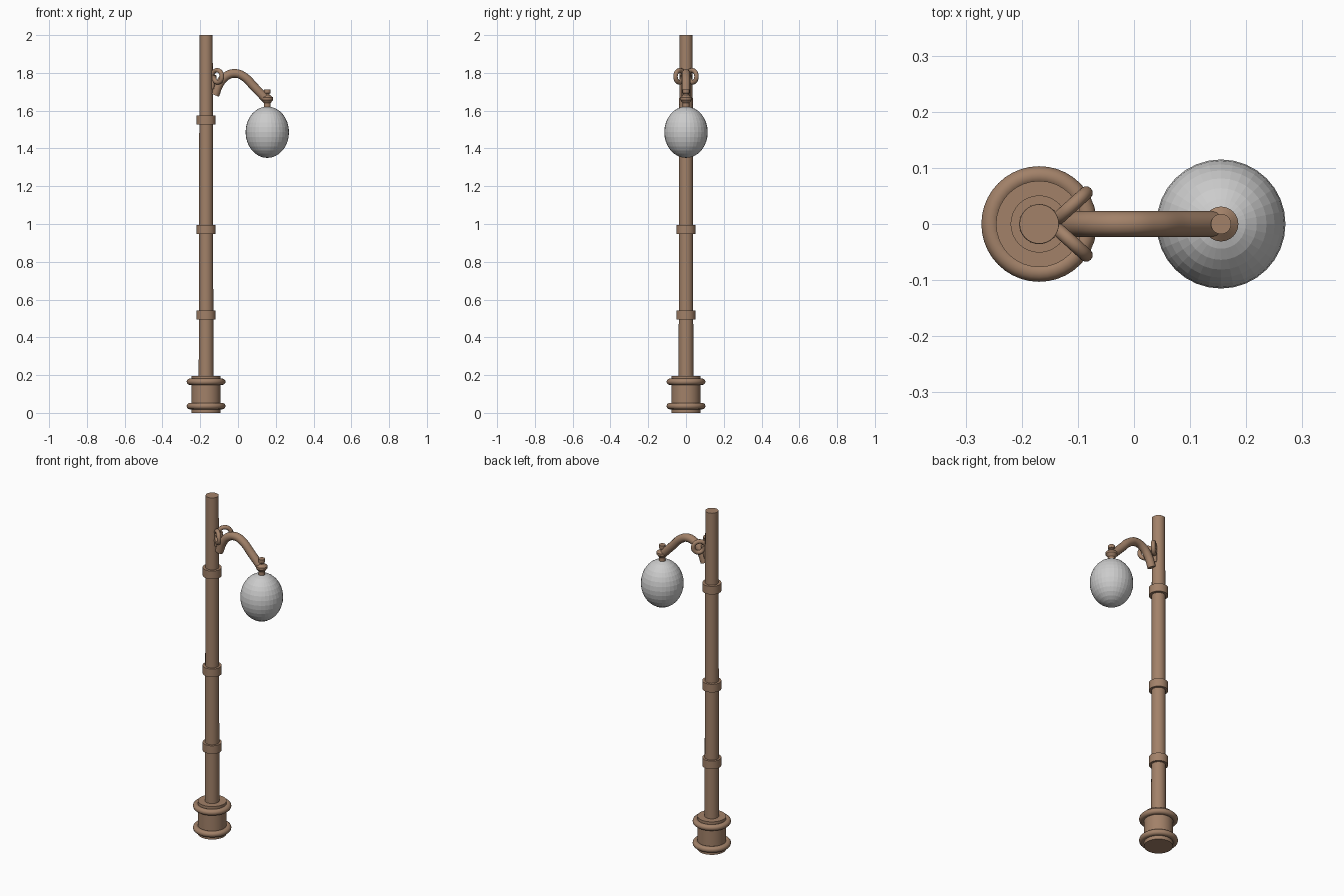
import bpy, bmesh
from math import sin, cos, pi, radians

if "Cube" in bpy.data.objects:
    bpy.data.objects.remove(bpy.data.objects["Cube"])

POLE_X, LAMP_X = -0.169, 0.155
bronze = bpy.data.materials.new("bronze")
bronze.diffuse_color = (0.36, 0.22, 0.14, 1)
bronze.use_nodes = True
bronze.node_tree.nodes["Principled BSDF"].inputs["Base Color"].default_value = bronze.diffuse_color


def finish(obj, name):
    obj.name = name
    obj.data.materials.append(bronze)
    bpy.ops.object.select_all(action='DESELECT')
    obj.select_set(True)
    bpy.context.view_layer.objects.active = obj
    bpy.ops.object.shade_smooth_by_angle(angle=radians(35))
    return obj


def lathe(name, profile, x, n=32):
    """Revolve (radius, z) points around a vertical axis, with capped ends."""
    bm = bmesh.new()
    rings = [[bm.verts.new((r * cos(2 * pi * i / n), r * sin(2 * pi * i / n), z))
              for i in range(n)] for r, z in profile]
    for a, b in zip(rings, rings[1:]):
        for i in range(n):
            j = (i + 1) % n
            bm.faces.new((a[i], a[j], b[j], b[i]))
    bm.faces.new(rings[0][::-1])
    bm.faces.new(rings[-1])
    me = bpy.data.meshes.new(name)
    bm.to_mesh(me)
    bm.free()
    obj = bpy.data.objects.new(name, me)
    bpy.context.collection.objects.link(obj)
    obj.location.x = x
    return finish(obj, name)


def tube(name, points, radius, smooth=True):
    """Round capped tube through a path of points."""
    cu = bpy.data.curves.new(name, 'CURVE')
    cu.dimensions = '3D'
    cu.bevel_depth, cu.bevel_resolution = radius, 4
    cu.use_fill_caps = True
    cu.resolution_u = 8
    sp = cu.splines.new('BEZIER')
    sp.bezier_points.add(len(points) - 1)
    for bp, p in zip(sp.bezier_points, points):
        bp.co = p
        bp.handle_left_type = bp.handle_right_type = 'AUTO'
    obj = bpy.data.objects.new(name, cu)
    bpy.context.collection.objects.link(obj)
    bpy.ops.object.select_all(action='DESELECT')
    obj.select_set(True)
    bpy.context.view_layer.objects.active = obj
    bpy.ops.object.convert(target='MESH')
    return finish(bpy.context.object, name)


# Base drum with two rounded rings
lathe("base", [(0.077, 0), (0.077, 0.195)], POLE_X)
for i, z in enumerate((0.036, 0.165)):
    bpy.ops.mesh.primitive_torus_add(location=(POLE_X, 0, z), major_radius=0.086,
                                     minor_radius=0.017, major_segments=40, minor_segments=12)
    finish(bpy.context.object, f"base_ring_{i + 1}")

# Slightly tapered pole with three collars
lathe("pole", [(0.039, 0.19), (0.035, 2.0)], POLE_X)
for i, z in enumerate((0.518, 0.972, 1.551)):
    lathe(f"collar_{i + 1}", [(0.051, z - 0.024), (0.051, z + 0.024)], POLE_X)

# Curved arm
tube("arm", [(-0.122, 0, 1.682), (-0.098, 0, 1.742), (-0.06, 0, 1.784), (-0.012, 0, 1.797),
             (0.034, 0, 1.778), (0.085, 0, 1.727), (0.15, 0, 1.66)], 0.023)

# Pair of scrolls splayed to each side of the arm
for side, label in ((1, "back"), (-1, "front")):
    pts = []
    for k in range(15):
        a = radians(215 - 30 * k)
        r = 0.041 - 0.018 * k / 14
        u = r * cos(a)
        pts.append((-0.109 + 0.74 * u, side * (0.034 + 0.67 * u), 1.778 + r * sin(a)))
    pts.insert(0, (-0.138, side * 0.008, 1.715))
    tube(f"scroll_{label}", pts, 0.012)

# Lamp fitting
lathe("lamp_fitting", [(0.018, 1.60), (0.018, 1.64), (0.031, 1.657), (0.031, 1.67),
                       (0.013, 1.684), (0.013, 1.69), (0.018, 1.693), (0.018, 1.712)], LAMP_X)

# Faceted globe
bpy.ops.mesh.primitive_uv_sphere_add(segments=32, ring_count=16, radius=1,
                                     location=(LAMP_X, 0, 1.486))
globe = bpy.context.object
globe.name = "globe"
globe.scale = (0.115, 0.115, 0.136)
